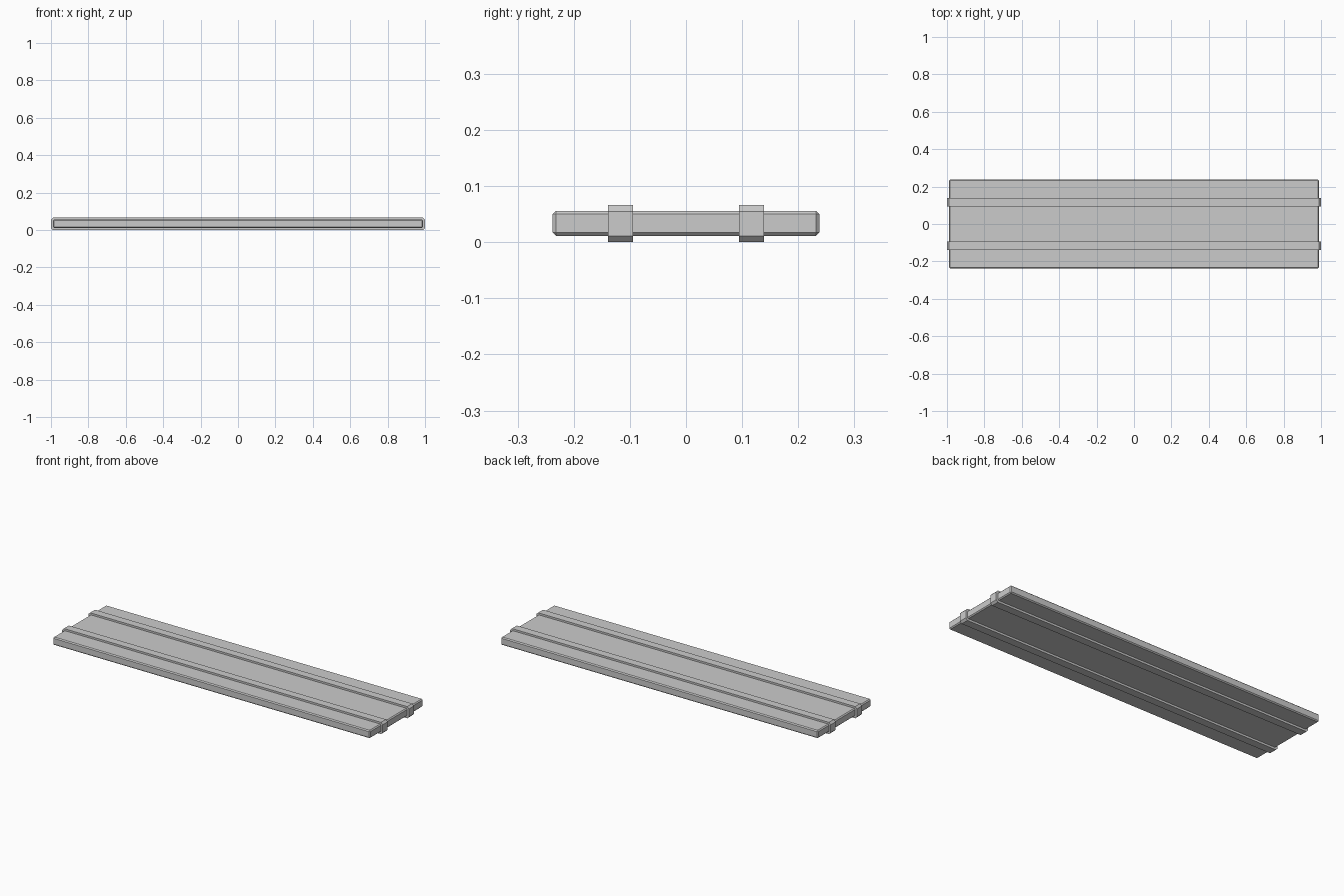
import bpy, bmesh

if "Cube" in bpy.data.objects:
    bpy.data.objects.remove(bpy.data.objects["Cube"])


def add_object(name, bm):
    bmesh.ops.recalc_face_normals(bm, faces=bm.faces)
    mesh = bpy.data.meshes.new(name)
    bm.to_mesh(mesh)
    bm.free()
    obj = bpy.data.objects.new(name, mesh)
    bpy.context.collection.objects.link(obj)
    return obj


def bevelled_box(name, size, z, cut, pick=lambda e: True):
    """Box centred on x and y, with single-segment bevels on the picked edges."""
    bm = bmesh.new()
    bmesh.ops.create_cube(bm, size=1)
    bmesh.ops.scale(bm, vec=size, verts=bm.verts)
    bmesh.ops.translate(bm, vec=(0, 0, z), verts=bm.verts)
    edges = [e for e in bm.edges if pick(e)]
    bmesh.ops.bevel(bm, geom=edges, offset=cut, segments=1,
                    profile=0.5, affect='EDGES')
    return add_object(name, bm)


def runs_along_y(e):
    d = e.verts[1].co - e.verts[0].co
    return abs(d.y) > 1e-3 and abs(d.x) + abs(d.z) < 1e-5


MID_Z = 0.0335

# Flat plank with all edges lightly chamfered
bevelled_box("plank", (1.978, 0.475, 0.044), MID_Z, 0.0055)

# Two lengthwise straps wrapped around the plank, chamfered at the ends
for side, y in (("front", -0.1165), ("back", 0.1165)):
    strap = bevelled_box(side + "_strap", (2.0, 0.0445, 0.066),
                         0.033, 0.0108, runs_along_y)
    strap.location.y = y
